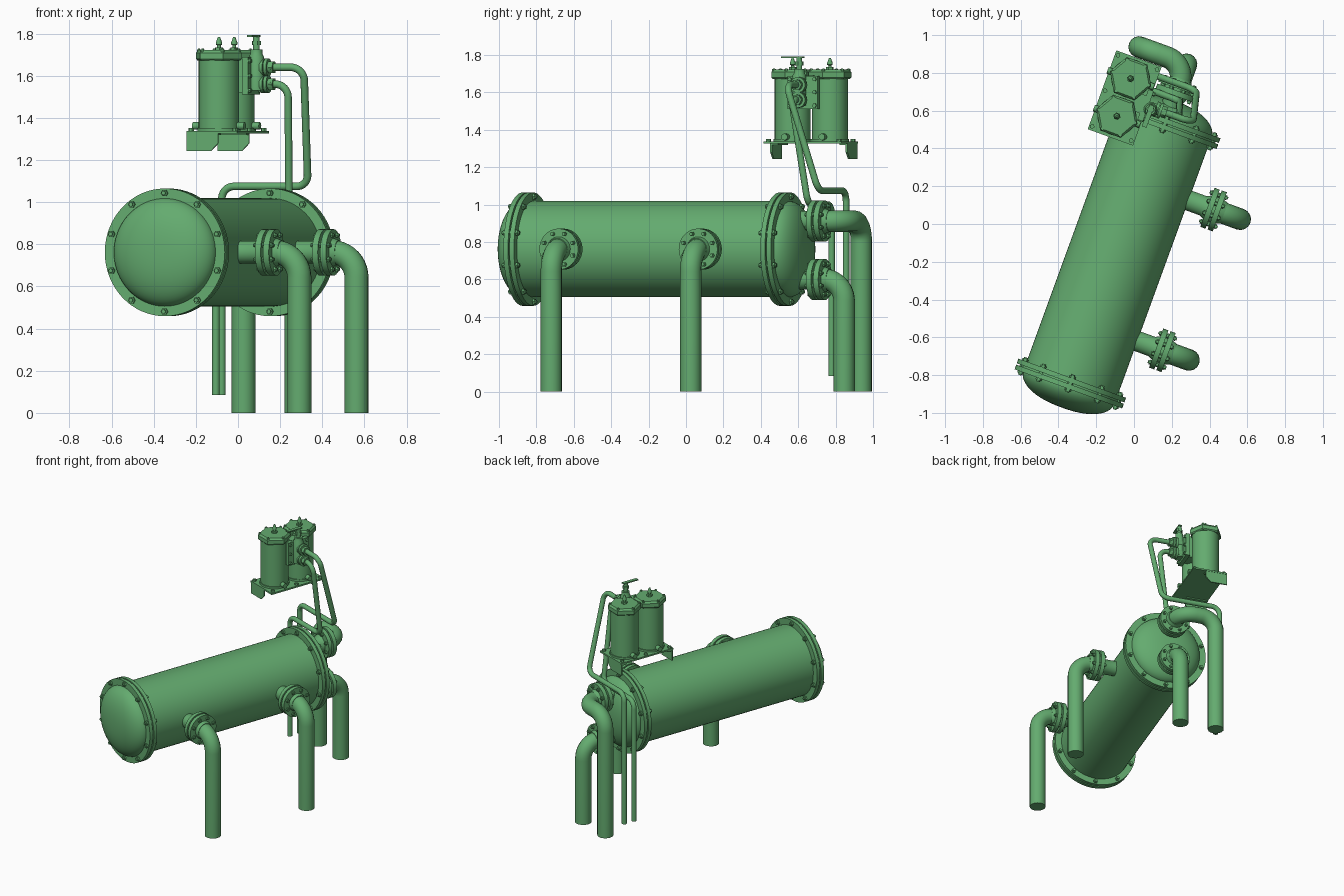
import bpy, bmesh, math
from mathutils import Vector, Matrix

cube = bpy.data.objects.get("Cube")
if cube:
    bpy.data.objects.remove(cube)

green = bpy.data.materials.new("machine green")
green.use_nodes = True
colour = (0.127, 0.41, 0.16, 1)
green.diffuse_color = colour
green.node_tree.nodes["Principled BSDF"].inputs["Base Color"].default_value = colour

# Parts are laid out across (x) and along (y) the vessel, then turned as a whole
TURN = Matrix.Rotation(math.radians(-20), 4, 'Z')
X, Y, Z = Vector((1, 0, 0)), Vector((0, 1, 0)), Vector((0, 0, 1))
AXIS_X, AXIS_Z = -0.028, 0.762
CAN_X, MID = -0.28, 0.611


def finish(name, bm):
    bmesh.ops.recalc_face_normals(bm, faces=bm.faces)
    mesh = bpy.data.meshes.new(name)
    bm.to_mesh(mesh)
    bm.free()
    mesh.transform(TURN)
    mesh.materials.append(green)
    obj = bpy.data.objects.new(name, mesh)
    bpy.context.collection.objects.link(obj)
    bpy.ops.object.select_all(action='DESELECT')
    obj.select_set(True)
    bpy.context.view_layer.objects.active = obj
    bpy.ops.object.shade_smooth_by_angle(angle=math.radians(35))


def frame(at, axis):
    up = Y if abs(axis.z) > 0.9 else Z
    side = up.cross(axis)
    return Matrix.Translation(at) @ Matrix((side, up, axis)).transposed().to_4x4()


def revolve(bm, profile, at, axis, sides=32):
    """Solid of revolution from (radius, height) pairs."""
    m = frame(Vector(at), axis)
    rings = []
    for r, h in profile:
        angles = [math.tau * i / sides for i in range(sides)]
        rings.append([bm.verts.new(m @ Vector((r * math.cos(a), r * math.sin(a), h))) for a in angles])
    for a, b in zip(rings, rings[1:]):
        for i in range(sides):
            j = (i + 1) % sides
            bm.faces.new((a[i], a[j], b[j], b[i]))
    bm.faces.new(rings[0][::-1])
    bm.faces.new(rings[-1])


def disc(bm, r, low, high, at, axis, sides=32):
    revolve(bm, [(r, low), (r, high)], at, axis, sides)


def bolt_circle(bm, at, axis, radius, count, size, half, offset=0.0):
    m = frame(Vector(at), axis)
    for i in range(count):
        a = math.tau * (i + offset) / count
        p = m @ Vector((radius * math.sin(a), radius * math.cos(a), 0))
        disc(bm, size, -half, half, p, axis, 6)
        disc(bm, size * 0.6, -half - size * 0.5, half + size * 0.5, p, axis, 8)


def box(bm, low, high):
    low, high = Vector(low), Vector(high)
    m = Matrix.Translation((low + high) / 2) @ Matrix.Diagonal(high - low).to_4x4()
    bmesh.ops.create_cube(bm, size=1, matrix=m)


def pipe(name, corners, radius, bend):
    """Round pipe along corner points, each inner corner rounded to an arc."""
    pts = [Vector(c) for c in corners]
    path = [pts[0]]
    for a, b, c in zip(pts, pts[1:], pts[2:]):
        d1, d2 = (a - b).normalized(), (c - b).normalized()
        half = d1.angle(d2) / 2
        cut = bend / math.tan(half)
        centre = b + (d1 + d2).normalized() * bend / math.sin(half)
        p, q = b + d1 * cut - centre, b + d2 * cut - centre
        total = p.angle(q)
        for i in range(11):
            f = i / 10
            path.append(centre + (p * math.sin((1 - f) * total) + q * math.sin(f * total)) / math.sin(total))
    path.append(pts[-1])
    curve = bpy.data.curves.new(name, 'CURVE')
    curve.dimensions = '3D'
    curve.bevel_depth, curve.bevel_resolution, curve.use_fill_caps = radius, 6, True
    spline = curve.splines.new('POLY')
    spline.points.add(len(path) - 1)
    for point, p in zip(spline.points, path):
        point.co = (*p, 1)
    temp = bpy.data.objects.new(name + " path", curve)
    bpy.context.collection.objects.link(temp)
    graph = bpy.context.evaluated_depsgraph_get()
    mesh = bpy.data.meshes.new_from_object(temp.evaluated_get(graph))
    bpy.data.objects.remove(temp)
    bm = bmesh.new()
    bm.from_mesh(mesh)
    bpy.data.meshes.remove(mesh)
    bmesh.ops.remove_doubles(bm, verts=bm.verts, dist=1e-5)
    for f in bm.faces:
        f.material_index = 0
    finish(name, bm)


# Vessel body
FRONT, BACK = -0.909, 0.553
bm = bmesh.new()
disc(bm, 0.257, FRONT, BACK, (AXIS_X, 0, AXIS_Z), Y, 64)
finish("vessel_body", bm)

# Bolted end flanges and dished heads
for label, y, out in (("front", FRONT, -Y), ("back", BACK, Y)):
    at = (AXIS_X, y, AXIS_Z)
    bm = bmesh.new()
    for low, high in ((-0.03, -0.004), (0.004, 0.03)):
        disc(bm, 0.303, low, high, at, out, 64)
    disc(bm, 0.285, -0.01, 0.01, at, out, 64)
    finish(label + "_end_flange", bm)
    bm = bmesh.new()
    bolt_circle(bm, at, out, 0.281, 10, 0.017, 0.041)
    finish(label + "_end_bolts", bm)
    bm = bmesh.new()
    quarter = [math.pi / 2 * i / 14 for i in range(14)] + [1.55]
    dome = [(0.257 * math.cos(a) ** 0.85, 0.02 + 0.115 * math.sin(a)) for a in quarter]
    revolve(bm, dome, at, out, 64)
    finish(label + "_dished_head", bm)


def nozzle(name, at, axis, reach):
    """Short neck with a bolted pair of flanges."""
    bm = bmesh.new()
    revolve(bm, [(0.054, -reach), (0.054, -0.06), (0.068, -0.03)], at, axis)
    revolve(bm, [(0.068, 0.03), (0.058, 0.06)], at, axis)
    for low, high in ((-0.035, -0.006), (0.006, 0.035)):
        disc(bm, 0.11, low, high, at, axis, 40)
    disc(bm, 0.075, -0.01, 0.01, at, axis)
    bolt_circle(bm, at, axis, 0.088, 8, 0.013, 0.045, 0.5)
    finish(name, bm)


# Side nozzles with pipes turning down to the ground
for label, y in (("front", -0.577), ("rear", 0.216)):
    nozzle(label + "_side_nozzle", (0.37, y, AXIS_Z), X, 0.17)
    pipe(label + "_side_pipe", [(0.39, y, AXIS_Z), (0.52, y, AXIS_Z), (0.52, y, 0)], 0.057, 0.12)

# Back head nozzles and pipes
UP, LOW, RUN = 0.912, 0.6, 0.89
for label, z in (("upper", UP), ("lower", LOW)):
    nozzle(label + "_back_nozzle", (AXIS_X, 0.747, z), Y, 0.14)
pipe("lower_back_pipe", [(AXIS_X, 0.76, LOW), (AXIS_X, RUN, LOW), (AXIS_X, RUN, 0)], 0.057, 0.115)
pipe("upper_back_pipe", [(AXIS_X, 0.76, UP), (AXIS_X, RUN, UP), (-0.295, RUN, UP), (-0.295, RUN, 0)], 0.057, 0.11)

# Filter base plate
bm = bmesh.new()
box(bm, (-0.402, 0.388, 1.326), (-0.147, 0.832, 1.338))
for x in (-0.385, -0.165):
    for y in (0.41, MID, 0.81):
        disc(bm, 0.013, 0, 0.014, (x, y, 1.338), Z, 6)
finish("filter_base_plate", bm)

# Hanging bracket legs with one clipped corner
bm = bmesh.new()
for y in (0.39, 0.82):
    outline = [(-0.402, 1.33), (-0.402, 1.243), (-0.28, 1.243), (-0.243, 1.28), (-0.243, 1.33)]
    face = bm.faces.new([bm.verts.new((x, y, z)) for x, z in outline])
    side = bmesh.ops.extrude_face_region(bm, geom=[face])
    bmesh.ops.translate(bm, vec=(0, 0.01, 0), verts=[v for v in side["geom"] if isinstance(v, bmesh.types.BMVert)])
    box(bm, (-0.402, min(y, 0.785), 1.318), (-0.243, min(y, 0.785) + 0.045, 1.326))
finish("bracket_legs", bm)

# Twin filter canisters with six-sided lids
for label, y in (("front", 0.505), ("back", 0.717)):
    at = (CAN_X, y, 0)
    bm = bmesh.new()
    disc(bm, 0.096, 1.335, 1.69, at, Z, 40)
    disc(bm, 0.103, 1.338, 1.352, at, Z, 40)
    finish(label + "_canister", bm)
    bm = bmesh.new()
    revolve(bm, [(0.108, 1.672), (0.116, 1.68), (0.116, 1.708), (0.104, 1.722)], at, Z, 6)
    bolt_circle(bm, (CAN_X, y, 1.702), Z, 0.101, 6, 0.01, 0.022, 0.5)
    finish(label + "_canister_lid", bm)
    bm = bmesh.new()
    disc(bm, 0.02, 1.72, 1.735, at, Z, 6)
    revolve(bm, [(0.009, 1.73), (0.009, 1.745), (0.015, 1.748), (0.015, 1.758), (0.005, 1.785)], at, Z, 12)
    finish(label + "_vent_plug", bm)
    bm = bmesh.new()
    disc(bm, 0.018, -0.13, 0.13, (CAN_X, y, 1.362), X, 12)
    finish(label + "_drain_plug", bm)

# Manifold block between the canisters
bm = bmesh.new()
box(bm, (-0.27, MID - 0.05, 1.52), (-0.16, MID + 0.05, 1.69))
box(bm, (-0.172, MID - 0.085, 1.512), (-0.142, MID + 0.085, 1.688))
for y in (-0.07, 0.07):
    for z in (1.53, 1.6, 1.67):
        disc(bm, 0.011, 0, 0.012, (-0.142, MID + y, z), X, 6)
finish("manifold_block", bm)

# Selector valve with lever
bm = bmesh.new()
at = (-0.125, MID - 0.012, 0)
revolve(bm, [(0.036, 1.53), (0.036, 1.69), (0.028, 1.705), (0.028, 1.725)], at, Z, 20)
disc(bm, 0.016, 1.72, 1.79, at, Z, 12)
disc(bm, 0.023, 1.745, 1.765, at, Z, 6)
box(bm, (-0.138, MID - 0.11, 1.785), (-0.112, MID + 0.012, 1.793))
finish("selector_valve", bm)

# Hose unions and the two thin lines running down behind the vessel
lines = (("upper", 1.64, 0.11, 0.07, 0.778, 1.075), ("lower", 1.56, 0.03, 0.005, 0.696, 1.0))
for label, z, top_x, low_x, y, low_z in lines:
    at = (-0.12, MID, z)
    bm = bmesh.new()
    disc(bm, 0.028, -0.02, 0.07, at, X, 20)
    disc(bm, 0.042, 0.018, 0.034, at, X, 24)
    disc(bm, 0.042, 0.038, 0.054, at, X, 24)
    disc(bm, 0.031, 0.06, 0.08, at, X, 6)
    finish(label + "_union", bm)
    route = [(-0.1, MID, z), (top_x, MID, z), (low_x, y, low_z), (-0.365, y, low_z), (-0.365, y, 0.085)]
    pipe(label + "_thin_line", route, 0.018, 0.06)
